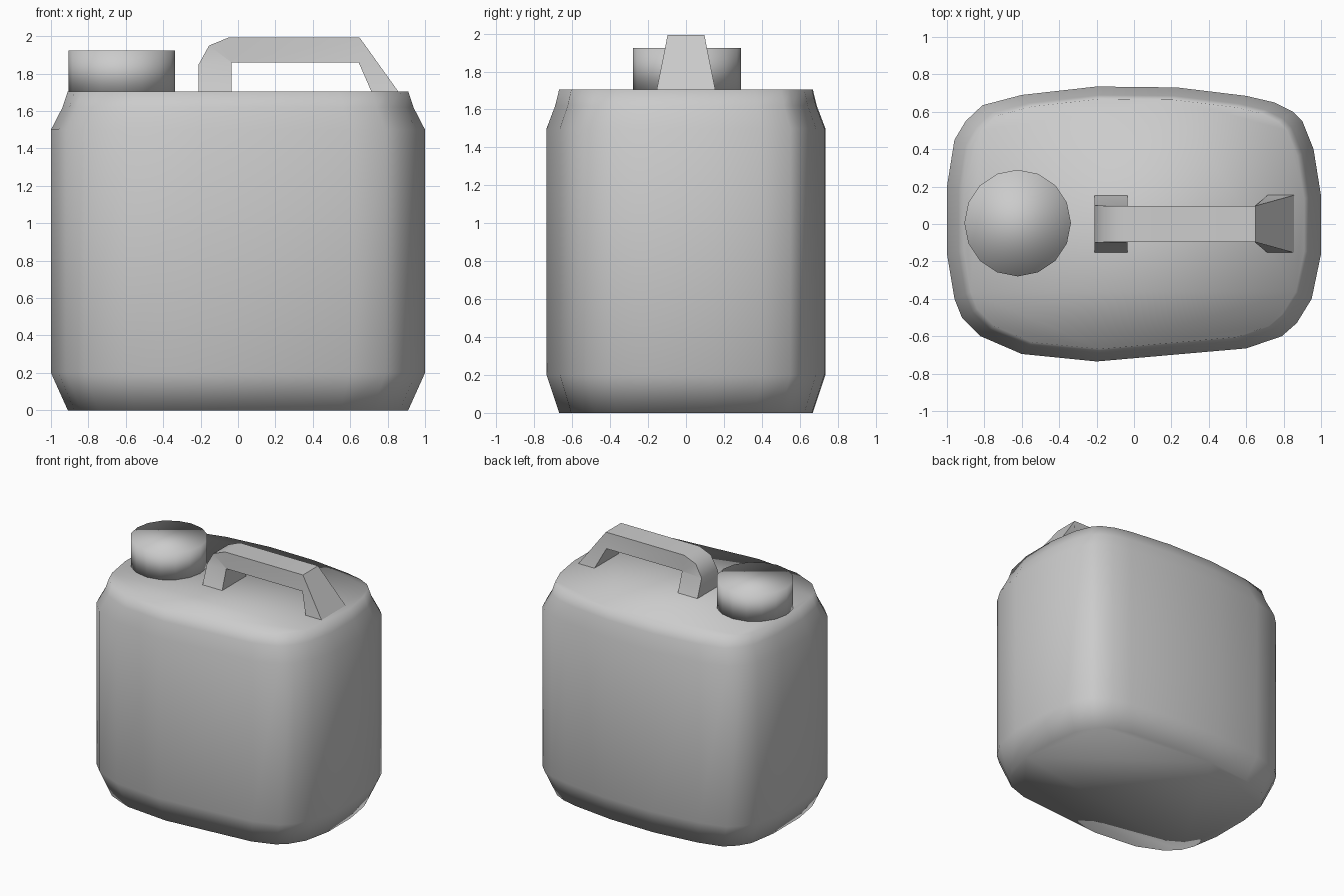
import bpy, bmesh, math

if "Cube" in bpy.data.objects:
    bpy.data.objects.remove(bpy.data.objects["Cube"])

plastic = bpy.data.materials.new("light grey plastic")
plastic.diffuse_color = (0.6, 0.6, 0.6, 1)
plastic.use_nodes = True
plastic.node_tree.nodes["Principled BSDF"].inputs["Base Color"].default_value = plastic.diffuse_color


def loft(name, rings, smooth_angle=None):
    """Skin a list of equal-length closed rings and cap both ends."""
    bm = bmesh.new()
    rows = [[bm.verts.new(p) for p in ring] for ring in rings]
    n = len(rows[0])
    for a, b in zip(rows, rows[1:]):
        for i in range(n):
            j = (i + 1) % n
            bm.faces.new((a[i], a[j], b[j], b[i]))
    bm.faces.new(rows[0][::-1])
    bm.faces.new(rows[-1])
    bmesh.ops.remove_doubles(bm, verts=bm.verts[:], dist=0.0005)
    bmesh.ops.recalc_face_normals(bm, faces=bm.faces[:])
    mesh = bpy.data.meshes.new(name)
    bm.to_mesh(mesh)
    bm.free()
    mesh.materials.append(plastic)
    obj = bpy.data.objects.new(name, mesh)
    bpy.context.collection.objects.link(obj)
    bpy.ops.object.select_all(action='DESELECT')
    obj.select_set(True)
    bpy.context.view_layer.objects.active = obj
    if smooth_angle is None:
        bpy.ops.object.shade_smooth()
    else:
        bpy.ops.object.shade_smooth_by_angle(angle=math.radians(smooth_angle))
    return obj


# Can body: rounded outline, tapered at the shoulder and the base
outline = [(1, -0.16), (1, 0.15), (0.96, 0.40), (0.90, 0.55), (0.85, 0.60),
           (0.75, 0.65), (0.60, 0.685), (0.23, 0.73), (-0.20, 0.735),
           (-0.60, 0.69), (-0.81, 0.635), (-0.90, 0.55), (-0.96, 0.45),
           (-1, 0.20), (-1, -0.16), (-0.96, -0.40), (-0.92, -0.50),
           (-0.82, -0.60), (-0.60, -0.695), (-0.20, -0.735), (0.60, -0.665),
           (0.79, -0.60), (0.87, -0.53), (0.95, -0.40)]
levels = [(0, 0.91), (0.2, 1), (1.5, 1), (1.62, 0.938), (1.705, 0.91)]
loft("can_body", [[(x * s, y * s, z) for x, y in outline] for z, s in levels])

# Screw cap
SIDES = 16
loft("cap", [[(-0.622 + 0.285 * math.cos(math.tau * i / SIDES),
               0.005 + 0.285 * math.sin(math.tau * i / SIDES), z)
              for i in range(SIDES)] for z in (1.69, 1.923)])

# Carry handle: outer x, outer z, inner x, inner z, half width
sections = [(-0.21, 1.70, -0.035, 1.70, 0.155),
            (-0.21, 1.85, -0.035, 1.86, 0.100),
            (-0.155, 1.95, -0.035, 1.86, 0.097),
            (-0.05, 1.993, -0.035, 1.86, 0.097),
            (0.65, 1.993, 0.645, 1.86, 0.097),
            (0.86, 1.70, 0.715, 1.70, 0.155)]
loft("handle", [[(ox, -w, oz), (ox, w, oz), (ix, w, iz), (ix, -w, iz)]
                for ox, oz, ix, iz, w in sections], 40)
